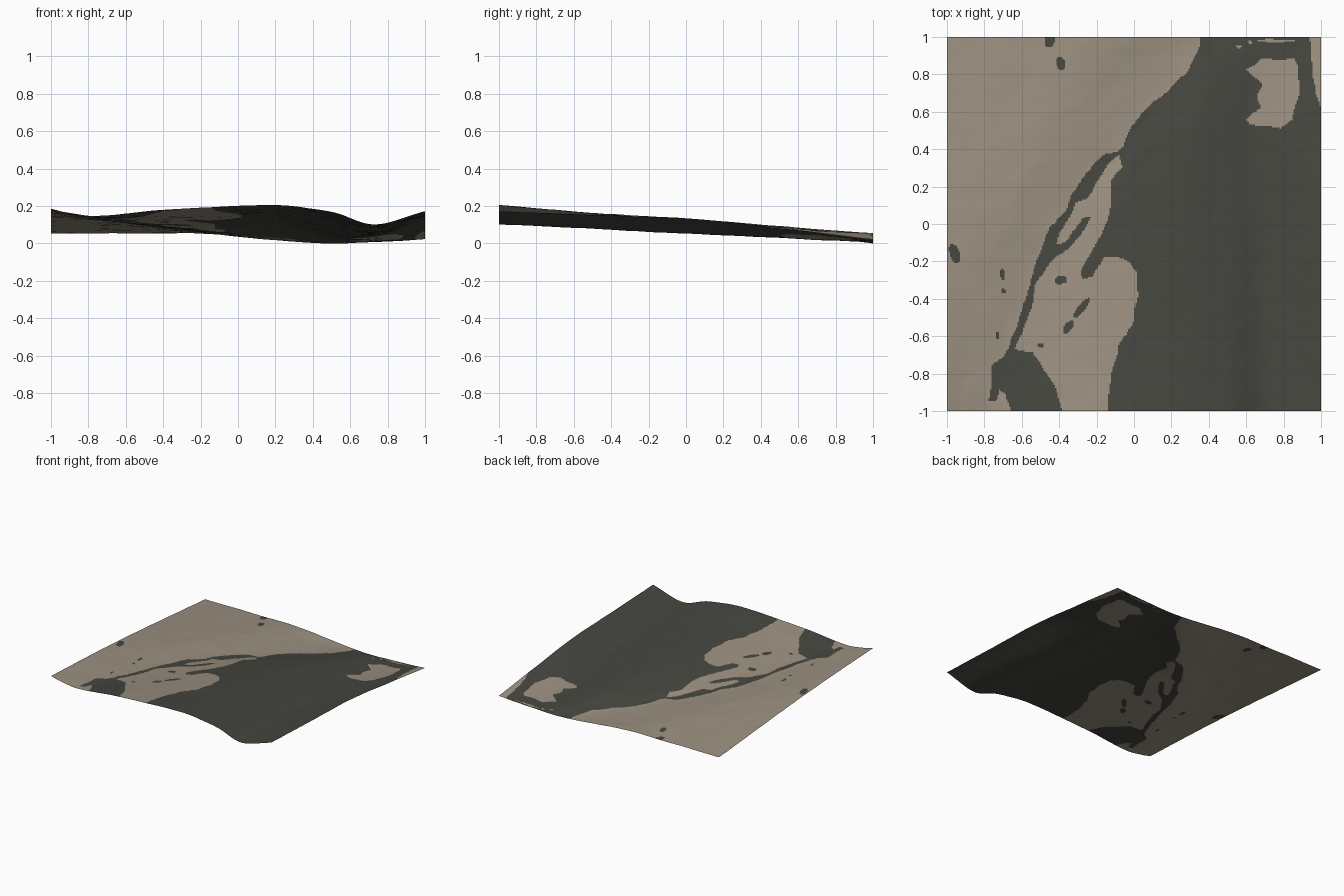
import bpy, bmesh, math
from mathutils import Vector, noise

if "Cube" in bpy.data.objects:
    bpy.data.objects.remove(bpy.data.objects["Cube"])

N = 260  # grid cells per side

# Feature lines running front to back: (x, z) at each station in STATIONS
STATIONS = [-1, -0.5, 0, 0.5, 1]
FEATURES = [
    [(-1, .188), (-1, .165), (-1, .135), (-1, .095), (-1, .055)],          # left edge
    [(-.92, .168), (-.82, .142), (-.70, .122), (-.50, .088), (-.25, .056)],  # left slope
    [(-.78, .15), (-.60, .125), (-.40, .093), (0, .052), (.36, .008)],     # creek
    [(-.40, .182), (-.20, .150), (-.10, .113), (.12, .066), (.44, .004)],  # bench
    [(.20, .208), (.20, .165), (.22, .127), (.30, .078), (.52, .003)],     # ridge
    [(.50, .170), (.50, .132), (.50, .092), (.47, .058), (.58, .004)],     # ridge flank
    [(.73, .105), (.71, .080), (.70, .056), (.62, .032), (.66, .006)],     # right gully
    [(1, .175), (1, .155), (1, .137), (1, .085), (1, .026)],               # right edge
]

# Outlines of woodland and of the open fields inside it
WOODS = [(.35, 1.1), (.35, .95), (.29, .82), (.18, .71), (.07, .62), (-.01, .53),
         (-.06, .42), (-.09, .385), (-.16, .375), (-.235, .3), (-.33, .16), (-.36, .08), (-.45, -.02),
         (-.53, -.22), (-.6, -.46), (-.67, -.67), (-.76, -.76), (-.77, -.95),
         (-.74, -.95), (-.72, -.89), (-.69, -.9), (-.63, -1.1), (1.1, -1.1),
         (1.1, .55), (1, .62), (.97, .7), (.95, .88), (.93, 1.1)]
FIELD = [(-.635, -.67), (-.555, -.46), (-.53, -.33), (-.45, -.2), (-.34, -.12),
         (-.26, -.02), (-.23, .04), (-.27, .03), (-.32, -.03), (-.37, -.1),
         (-.41, -.11), (-.4, -.05), (-.35, .02), (-.31, .11), (-.25, .14),
         (-.2, .22), (-.13, .33), (-.08, .37), (-.06, .31), (-.13, .23),
         (-.12, .1), (-.15, 0), (-.21, -.12), (-.29, -.26), (-.27, -.3),
         (-.22, -.28), (-.155, -.18), (-.1, -.17), (-.02, -.2), (.02, -.27),
         (.015, -.4), (-.01, -.54), (-.085, -.65), (-.12, -.8), (-.155, -1.1),
         (-.36, -1.1), (-.42, -.86), (-.5, -.75), (-.54, -.69)]
CLEARING = [(.6, .83), (.65, .85), (.68, .88), (.86, .88), (.88, .84), (.89, .7),
            (.84, .55), (.78, .51), (.62, .53), (.6, .56), (.68, .62), (.66, .67),
            (.69, .75), (.62, .8)]
# Small copses: x, y, half width, half length, tilt in degrees
COPSES = [(-.45, .98, .03, .04, 0), (-.39, .86, .023, .038, 15), (-.96, -.16, .025, .055, 15),
          (-.7, -.27, .014, .03, 0), (-.7, -.36, .01, .012, 0), (-.73, -.6, .011, .02, 0),
          (-.39, -.3, .032, .024, 0), (-.5, -.65, .015, .012, 0),
          (-.35, -.55, .02, .045, -35), (-.28, -.45, .02, .065, -35)]
# Small openings near the back edge
GAPS = [(.76, .98, .1, .008, 0), (.56, .95, .012, .01, 0), (.62, .97, .012, .01, 0)]


def hermite(xs, zs, x):
    """Smooth curve through points, without overshoot at peaks and dips."""
    n = len(xs)
    d = [(zs[i + 1] - zs[i]) / (xs[i + 1] - xs[i]) for i in range(n - 1)]

    def slope(i):
        if i == 0 or i == n - 1:
            return d[0] if i == 0 else d[-1]
        a, b = d[i - 1], d[i]
        return 2 * a * b / (a + b) if a * b > 0 else 0
    i = 0
    while i < n - 2 and x > xs[i + 1]:
        i += 1
    h = xs[i + 1] - xs[i]
    t = (x - xs[i]) / h
    return ((1 + 2 * t) * (1 - t) ** 2 * zs[i] + t * (1 - t) ** 2 * h * slope(i)
            + t * t * (3 - 2 * t) * zs[i + 1] + t * t * (t - 1) * h * slope(i + 1))


def inside(poly, x, y):
    hit = False
    for (ax, ay), (bx, by) in zip(poly, poly[1:] + poly[:1]):
        if (ay > y) != (by > y) and x < ax + (y - ay) * (bx - ax) / (by - ay):
            hit = not hit
    return hit


def in_oval(oval, x, y):
    cx, cy, rx, ry, tilt = oval
    c, s = math.cos(math.radians(tilt)), math.sin(math.radians(tilt))
    u, v = (x - cx) * c + (y - cy) * s, (y - cy) * c - (x - cx) * s
    return (u / rx) ** 2 + (v / ry) ** 2 < 1


def wooded(x, y):
    # slightly ragged edges
    w = noise.noise_vector(Vector((x * 14, y * 14, 3))) * 0.008
    x, y = x + w.x, y + w.y
    if any(in_oval(o, x, y) for o in COPSES):
        return True
    if any(in_oval(o, x, y) for o in GAPS):
        return False
    return inside(WOODS, x, y) and not inside(FIELD, x, y) and not inside(CLEARING, x, y)


def material(name, rgb):
    m = bpy.data.materials.new(name)
    m.diffuse_color = (*rgb, 1)
    m.use_nodes = True
    m.node_tree.nodes["Principled BSDF"].inputs["Base Color"].default_value = m.diffuse_color
    return m


# Ground sheet
bm = bmesh.new()
rows = []
for j in range(N + 1):
    y = -1 + 2 * j / N
    xs = [hermite(STATIONS, [p[0] for p in f], y) for f in FEATURES]
    zs = [hermite(STATIONS, [p[1] for p in f], y) for f in FEATURES]
    row = []
    for i in range(N + 1):
        x = -1 + 2 * i / N
        rough = noise.fractal(Vector((x * 5, y * 5, 7)), 1.0, 2.0, 3) * 0.0025
        row.append(bm.verts.new((x, y, hermite(xs, zs, x) + rough)))
    rows.append(row)
low = min(v.co.z for v in bm.verts)
for v in bm.verts:
    v.co.z -= low
for j in range(N):
    for i in range(N):
        f = bm.faces.new((rows[j][i], rows[j][i + 1], rows[j + 1][i + 1], rows[j + 1][i]))
        c = f.calc_center_median()
        f.material_index = 1 if wooded(c.x, c.y) else 0
        f.smooth = True
mesh = bpy.data.meshes.new("terrain")
bm.to_mesh(mesh)
bm.free()
mesh.materials.append(material("dry_grass", (.33, .28, .218)))
mesh.materials.append(material("dark_woodland", (.06, .062, .05)))
bpy.context.collection.objects.link(bpy.data.objects.new("terrain", mesh))
